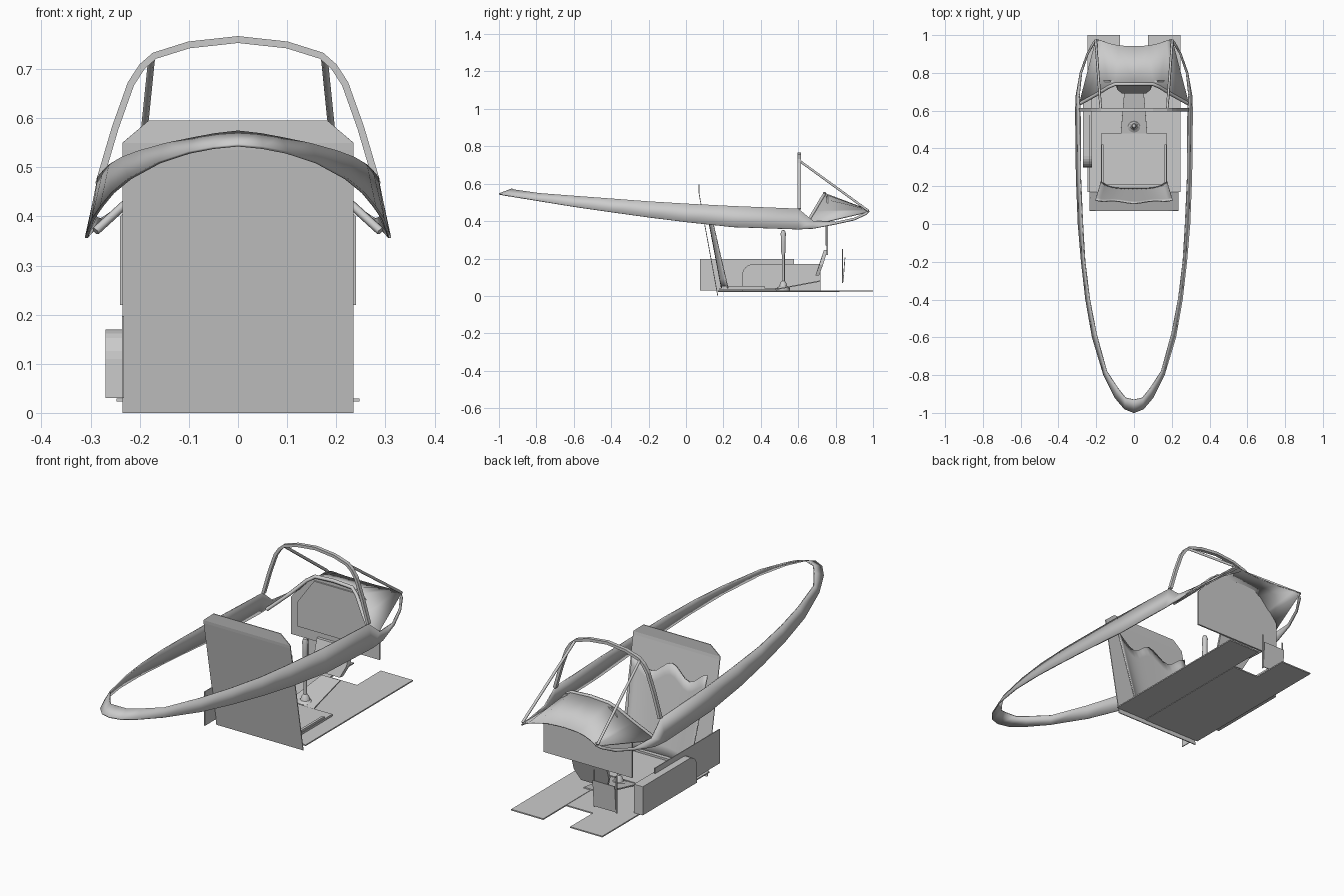
import bpy, math

if "Cube" in bpy.data.objects:
    bpy.data.objects.remove(bpy.data.objects["Cube"])

grey = bpy.data.materials.new("light grey")
grey.diffuse_color = (0.6, 0.6, 0.6, 1)
grey.use_nodes = True
grey.node_tree.nodes["Principled BSDF"].inputs["Base Color"].default_value = grey.diffuse_color


def mesh(name, verts, faces, thick=0.0, mirror=False, smooth=False):
    me = bpy.data.meshes.new(name)
    me.from_pydata(verts, [], faces)
    me.materials.append(grey)
    ob = bpy.data.objects.new(name, me)
    bpy.context.collection.objects.link(ob)
    if mirror:
        ob.modifiers.new("mirror", 'MIRROR').use_clip = True
    if thick:
        s = ob.modifiers.new("thickness", 'SOLIDIFY')
        s.thickness, s.offset = thick, 0
    if smooth:
        bpy.ops.object.select_all(action='DESELECT')
        bpy.context.view_layer.objects.active = ob
        ob.select_set(True)
        bpy.ops.object.shade_smooth_by_angle(angle=math.radians(35))
    return ob


def sheet(name, rows, **kw):
    # surface lofted through rows of equal length
    n = len(rows[0])
    faces = [(r * n + i, r * n + i + 1, (r + 1) * n + i + 1, (r + 1) * n + i)
             for r in range(len(rows) - 1) for i in range(n - 1)]
    return mesh(name, [p for row in rows for p in row], faces, **kw)


def prism(name, a, b):
    # solid between two matching outlines
    n = len(a)
    faces = [tuple(range(n))[::-1], tuple(range(n, 2 * n))]
    faces += [(i, (i + 1) % n, n + (i + 1) % n, n + i) for i in range(n)]
    return mesh(name, a + b, faces)


def box(name, x0, x1, y0, y1, z0, z1):
    o = [(x0, y0), (x1, y0), (x1, y1), (x0, y1)]
    return prism(name, [(x, y, z0) for x, y in o], [(x, y, z1) for x, y in o])


def tube(name, pts, r):
    cu = bpy.data.curves.new(name, 'CURVE')
    cu.dimensions, cu.bevel_depth, cu.bevel_resolution = '3D', r, 1
    cu.use_fill_caps = True
    sp = cu.splines.new('POLY')
    sp.points.add(len(pts) - 1)
    for p, co in zip(sp.points, pts):
        p.co = (*co, 1)
    cu.materials.append(grey)
    ob = bpy.data.objects.new(name, cu)
    bpy.context.collection.objects.link(ob)
    return ob


def both(pts):
    # mirror a half path, starting on the centre, into a full one
    return [(-x, y, z) for x, y, z in pts[:0:-1]] + pts


# Cockpit sill band: lower outer edge and upper inner edge
low = [(0, -1, .545), (.05, -.98, .54), (.1, -.92, .53), (.16, -.8, .51),
       (.22, -.6, .477), (.255, -.4, .448), (.278, -.2, .42), (.295, 0, .395),
       (.305, .25, .368), (.309, .6, .356), (.306, .68, .36), (.285, .8, .383),
       (.25, .9, .405), (.215, .965, .435), (.195, .98, .452)]
top = [(0, -.93, .572), (.045, -.92, .567), (.085, -.87, .56), (.145, -.78, .548),
       (.2, -.58, .533), (.235, -.4, .52), (.26, -.2, .505), (.272, 0, .493),
       (.283, .25, .48), (.285, .6, .466), (.29, .68, .40), (.277, .8, .395),
       (.243, .9, .417), (.207, .96, .445), (.19, .97, .46)]
sheet("sill_band", [low, top], thick=.006, mirror=True, smooth=True)

# Windscreen hoop and its two struts
hoop = [(0, .605, .76), (.1, .605, .749), (.17, .605, .727), (.195, .605, .705),
        (.218, .605, .67), (.25, .605, .58), (.284, .605, .465)]
prof = both(hoop)
sheet("windscreen_hoop", [[(x, .596, z) for x, y, z in prof],
                          [(x, .614, z) for x, y, z in prof]], thick=.014)
for s, side in ((-1, "left"), (1, "right")):
    tube(side + "_hoop_strut", [(s * .176, .61, .72), (s * .203, .975, .455)], .007)

# Instrument hood with rolled rear lip
rear = [(0, .74, .548), (.1, .74, .542), (.135, .725, .52), (.2, .685, .452),
        (.29, .635, .37)]
front = [(0, .94, .472), (.08, .944, .47), (.13, .956, .466), (.17, .97, .46),
         (.2, .98, .45)]
sheet("instrument_hood", [rear, front], thick=.006, mirror=True, smooth=True)
tube("hood_lip", both(rear), .009)

# Instrument panel with a raised face plate
def octagon(y, x, z0, z1, zc, xc):
    half = [(x, z0), (x, zc), (xc, z1)]
    return [(px, y, pz) for px, pz in half] + [(-px, y, pz) for px, pz in half[::-1]]
prism("instrument_panel", octagon(.752, .24, .22, .535, .40, .125),
      octagon(.76, .24, .22, .535, .40, .125))
prism("panel_face", octagon(.745, .2, .27, .515, .39, .11),
      octagon(.752, .2, .27, .515, .39, .11))

# Lower pod hanging below the panel
def pod(dy, k):
    return [(-.07 * k, .70 + dy, .11), (.07 * k, .70 + dy, .11),
            (.095 * k, .72 + dy, .165), (.095 * k, .745 + dy, .245),
            (-.095 * k, .745 + dy, .245), (-.095 * k, .72 + dy, .165)]
prism("lower_pod", pod(-.008, .94), pod(.012, 1))

# Bulkhead behind the seat, bent upright at the top
sheet("bulkhead", [[(-.235, .17, .0), (.235, .17, .0)],
                   [(-.235, .072, .535), (.235, .072, .535)],
                   [(-.235, .07, .55), (.235, .07, .55)],
                   [(-.182, .07, .595), (.182, .07, .595)]], thick=.004)

# Bucket seat back: hollow sheet with a wavy top edge
rows = []
for j in range(9):
    t = j / 8
    row = []
    for i in range(17):
        u = i / 8 - 1
        z = .04 + t * (.40 + .03 * math.cos(u * math.pi * 2))
        y = .19 - .19 * (z - .04) + .035 * u ** 4 * (1 - .5 * t)
        row.append(((.175 + .03 * t) * u, y, z))
    rows.append(row)
sheet("seat_back", rows, thick=.005, smooth=True)

# Seat pan with raised rim
box("seat_pan", -.175, .175, .18, .48, .032, .042)
for s, side in ((-1, "left"), (1, "right")):
    box(side + "_seat_rim", s * .167 - .006, s * .167 + .006, .19, .42, .042, .052)
box("seat_rear_rim", -.16, .16, .19, .21, .042, .052)

# Floor: two long side boards and a shorter centre board
for s, side in ((-1, "left"), (1, "right")):
    box(side + "_floor_board", s * .16 - .087, s * .16 + .087, .17, 1.0, .023, .029)
box("centre_floor_board", -.073, .073, .17, .82, .021, .027)

# Sloping tunnel in front of the stick
sheet("control_tunnel", [[(-.07, .48, .035), (.07, .48, .035)],
                         [(-.05, .72, .08), (.05, .72, .08)]], thick=.006)

# Control stick: turned profile
prof = [(.036, .028), (.036, .042), (.022, .052), (.016, .07), (.008, .08), (.008, .22),
        (.013, .24), (.012, .29), (.014, .335), (.009, .35)]
N = 16
rings = [[(r * math.cos(2 * math.pi * i / N), .52 + r * math.sin(2 * math.pi * i / N), z)
          for i in range(N + 1)] for r, z in prof]
rings.append([(0, .52, .352)] * (N + 1))
sheet("control_stick", rings, smooth=True)

# Left side wall plate and side console with one rounded corner
box("left_wall_plate", -.236, -.232, .075, .577, .03, .197)
o = [(.72, .03), (.72, .17)]
o += [(.36 - .06 * math.sin(a), .11 + .06 * math.cos(a))
      for a in (k * math.pi / 12 for k in range(7))] + [(.30, .03)]
prism("left_console", [(-.27, y, z) for y, z in o], [(-.222, y, z) for y, z in o])

# Foot pedal plate with its two rods
sheet("foot_pedal", [[(-.21, .84, .075), (-.09, .84, .075)],
                     [(-.21, .85, .205), (-.09, .85, .205)]], thick=.004)
for x in (-.21, -.09):
    tube("pedal_rod", [(x, .837, .07), (x, .837, .25)], .004)
